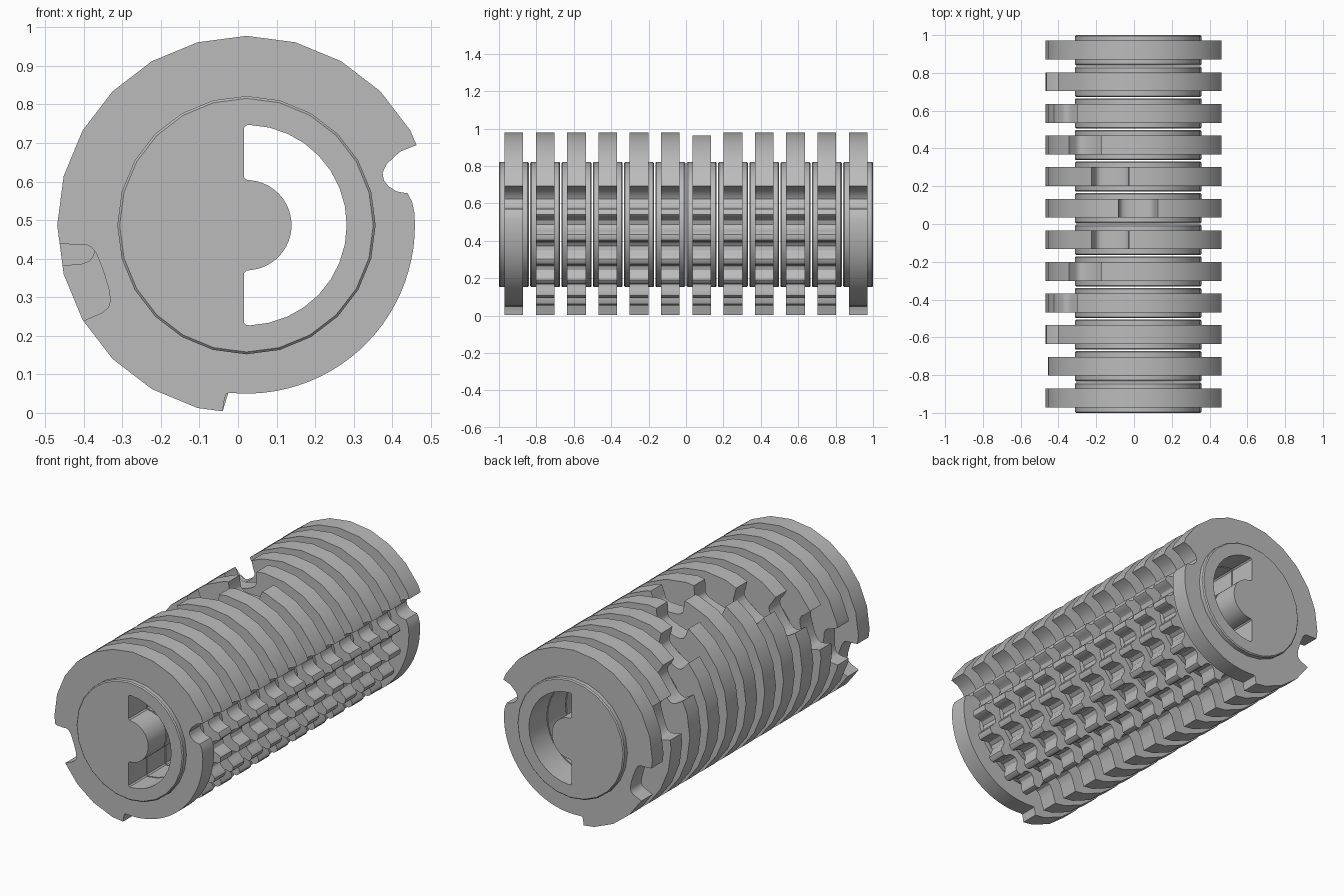
import bpy
import bmesh
from math import sin, cos, radians

if "Cube" in bpy.data.objects:
    bpy.data.objects.remove(bpy.data.objects["Cube"])

CX, CZ = 0.022, 0.487            # axis of the stack
RIM, RECESS, HUB = 0.491, 0.437, 0.335
COUNT, PITCH = 12, 0.1673
PLATE, HUB_LEN = 0.1, 0.16

steel = bpy.data.materials.new("plain grey steel")
steel.use_nodes = True
steel.diffuse_color = (0.5, 0.5, 0.5, 1)
steel.node_tree.nodes["Principled BSDF"].inputs["Base Color"].default_value = (0.5, 0.5, 0.5, 1)


def polar(r, a):
    return (r * cos(radians(a)), r * sin(radians(a)))


def rim(a):
    """Point on the 24-sided rim at angle a."""
    return polar(RIM * cos(radians(7.5)) / cos(radians(a % 15 - 7.5)), a)


def circle(r, n=24):
    return [polar(r, 360 * i / n) for i in range(n)]


def slab(name, outer, inner, length, bevel=0.0):
    """Extrude an outline with a hole along y, centred on y = 0."""
    bm = bmesh.new()
    edges = []
    for loop in (outer, inner):
        vs = [bm.verts.new((CX + x, -length / 2, CZ + z)) for x, z in loop]
        edges += [bm.edges.new((vs[i - 1], vs[i])) for i in range(len(vs))]
    bmesh.ops.triangle_fill(bm, edges=edges, use_beauty=True)
    grown = bmesh.ops.extrude_face_region(bm, geom=bm.faces[:])["geom"]
    moved = [g for g in grown if isinstance(g, bmesh.types.BMVert)]
    bmesh.ops.translate(bm, verts=moved, vec=(0, length, 0))
    bmesh.ops.recalc_face_normals(bm, faces=bm.faces[:])
    if bevel:
        def on_rim(v):
            return (v.co.x - CX) ** 2 + (v.co.z - CZ) ** 2 > (HUB - 0.01) ** 2
        ring = [e for e in bm.edges if all(on_rim(v) for v in e.verts)
                and abs(e.verts[0].co.y - e.verts[1].co.y) < 1e-4]
        bmesh.ops.bevel(bm, geom=ring, offset=bevel, segments=1, affect='EDGES')
    mesh = bpy.data.meshes.new(name)
    bm.to_mesh(mesh)
    bm.free()
    mesh.materials.append(steel)
    return mesh


def place(name, mesh, y):
    ob = bpy.data.objects.new(name, mesh)
    bpy.context.collection.objects.link(ob)
    ob.location.y = y
    return ob


# Rounded trapezoid gate: (tangential, radial)
GATE = [(-0.088, 0.436), (-0.081, 0.412), (-0.07, 0.4), (-0.05, 0.393), (0, 0.39),
        (0.05, 0.391), (0.079, 0.397), (0.093, 0.408), (0.1, 0.425)]
# Round-bottomed notch: (angle offset, radius)
HALF = [(7, 0.434), (5.8, 0.424), (5, 0.402), (3.2, 0.383)]
NOTCH = [(-a, r) for a, r in HALF] + [(0, 0.375)] + [(a, r) for a, r in reversed(HALF)]


def plate_outline(gate, toothed):
    # Faceted rim, interrupted by the gate
    pts, done = [rim(25.2)], False
    for a in range(30, 256, 15):
        if a > gate - 12.4 and not done:
            u, t = polar(1, gate), polar(1, gate + 90)
            pts.append(rim(gate - 12.4))
            pts += [(u[0] * r + t[0] * s, u[1] * r + t[1] * s) for s, r in GATE]
            pts.append(rim(gate + 12.4))
            done = True
        if abs(a - gate) > 12.4:
            pts.append(rim(a))
    pts.append(rim(-97.3))
    # Recessed sector, plain or cut with a row of notches
    if toothed:
        for c in range(-90, 1, 18):
            pts += [polar(r, c + a) for a, r in NOTCH if c + a > -96.5]
            if c < 0:
                pts.append(polar(RECESS, c + 9))
    else:
        pts += [polar(0.451, -97.2), polar(0.441, -96.8), polar(RECESS, -95.6)]
        pts += [polar(RECESS, a) for a in range(-92, 5, 4)]
    # Open groove shared by every plate
    pts += [polar(r, a) for a, r in ((8, 0.434), (11.2, 0.426), (12, 0.41), (12.8, 0.398),
            (15.3, 0.382), (18, 0.375), (21, 0.378), (23.5, 0.396), (25.6, 0.442))]
    return pts


# Half-ring key opening
FLAT = -0.007
key = [polar(0.26, a) for a in range(-88, 89, 11)]
key += [(0, 0.259), (FLAT, 0.252), (FLAT, 0.125), (0, 0.118)]
key += [polar(0.117, a) for a in range(84, -85, -8)]
key += [(0, -0.118), (FLAT, -0.125), (FLAT, -0.252), (0, -0.259)]

hub_mesh = slab("hub", circle(HUB), key, HUB_LEN, bevel=0.006)

# Stack of plates, gates spiralling up to the middle and back down
parts = []
for i in range(COUNT):
    y = (i - (COUNT - 1) / 2) * PITCH
    end = i in (0, COUNT - 1)
    gate = 198 if end else 90 + 18 * abs(i - 6)
    mesh = slab("plate", plate_outline(gate, not end), circle(HUB - 0.01), PLATE)
    parts.append(place(f"notched_plate_{i + 1}", mesh, y))
    parts.append(place(f"hub_{i + 1}", hub_mesh, y))

bpy.ops.object.select_all(action='DESELECT')
for ob in parts:
    ob.select_set(True)
bpy.context.view_layer.objects.active = parts[0]
bpy.ops.object.shade_smooth_by_angle(angle=radians(30))
